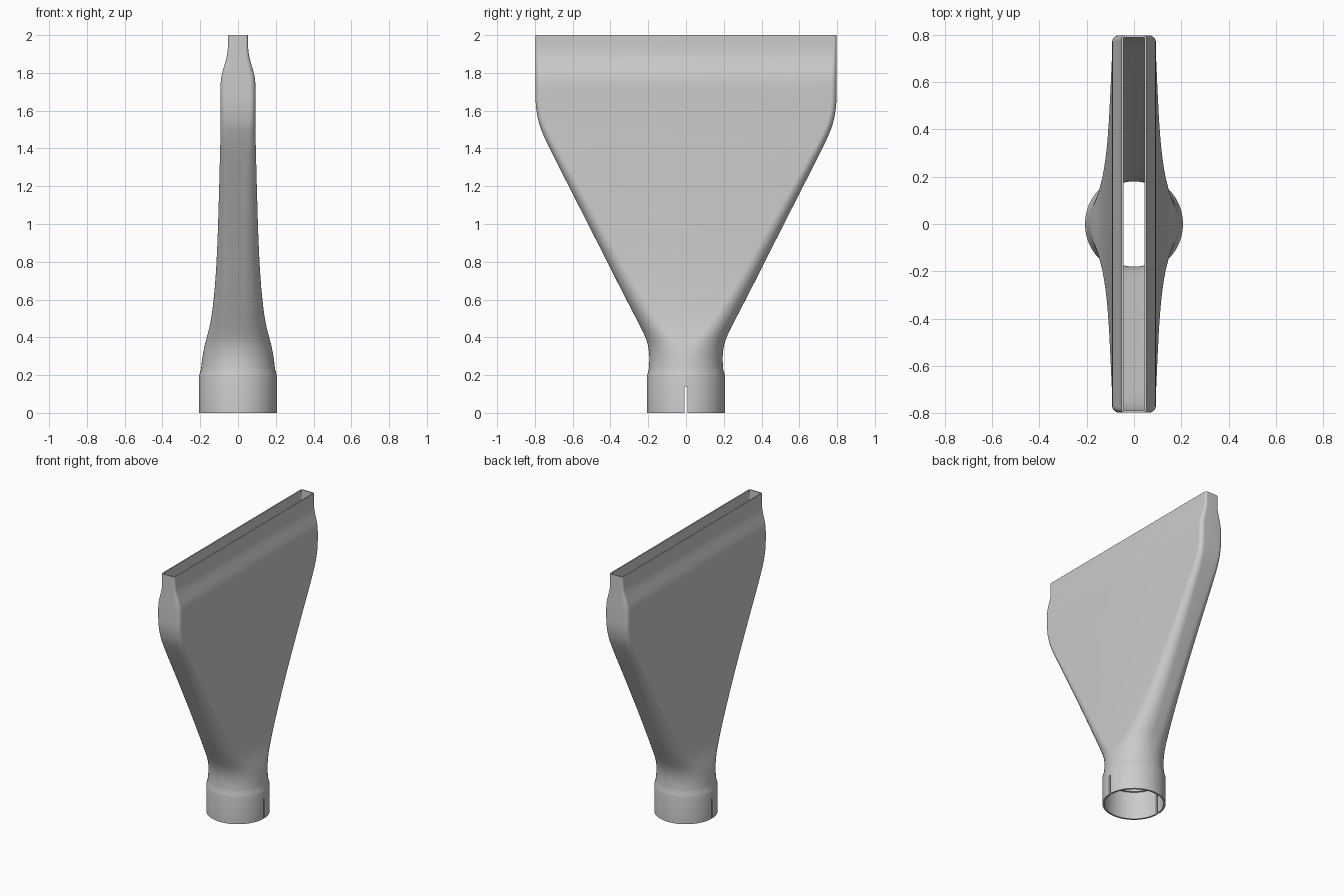
import bpy, bmesh
from math import sin, cos, pi

if "Cube" in bpy.data.objects:
    bpy.data.objects.remove(bpy.data.objects["Cube"])

CORNER_STEPS = 14

# Body stations: height, half depth x, half width y, corner radius
BODY = [
    (.23, .196, .197, .194), (.29, .189, .194, .185), (.35, .178, .2, .168),
    (.4, .165, .215, .148), (.46, .15, .243, .127), (.55, .135, .29, .11),
    (.7, .12, .367, .092), (.9, .109, .468, .077), (1.15, .101, .595, .062),
    (1.38, .095, .712, .046), (1.46, .093, .75, .04), (1.53, .092, .777, .035),
    (1.62, .092, .794, .03), (1.74, .092, .797, .03), (1.79, .086, .797, .028),
    (1.88, .061, .797, .02), (1.93, .054, .797, .016), (2, .053, .797, .015),
]


def spline(keys, steps=4):
    """Smooth stations by Hermite interpolation over height."""
    def slope(i):
        a, b = keys[max(i - 1, 0)], keys[min(i + 1, len(keys) - 1)]
        return [(q - p) / (b[0] - a[0]) for p, q in zip(a, b)]
    out = []
    for i in range(len(keys) - 1):
        a, b, ma, mb = keys[i], keys[i + 1], slope(i), slope(i + 1)
        h = b[0] - a[0]
        for k in range(steps):
            t = k / steps
            s = t * t * (3 - 2 * t)
            u, v = t * (1 - t) ** 2 * h, t * t * (t - 1) * h
            out.append(tuple(p + (q - p) * s + m * u + n * v
                             for p, q, m, n in zip(a, b, ma, mb)))
    return out + [keys[-1]]


def round_station(z, radius):
    return (z, radius, radius, radius - .001)


def inset(station):
    """Inner wall section, thinner towards the mouth."""
    z, hx, hy, r = station
    w = .015 - .006 * min(1, (z - .2) / .8)
    return (z, hx - w, hy - w, max(r - w, .006))


def ring(bm, station):
    """Rounded rectangle section at one height."""
    z, hx, hy, r = station
    verts = []
    for quarter, (sx, sy) in enumerate([(1, 1), (-1, 1), (-1, -1), (1, -1)]):
        for k in range(CORNER_STEPS + 1):
            a = (quarter + k / CORNER_STEPS) * pi / 2
            verts.append(bm.verts.new((sx * (hx - r) + r * cos(a),
                                       sy * (hy - r) + r * sin(a), z)))
    return verts


# Nozzle shell: collar and body outside, then back down the inside
body = spline(BODY)
outer = [round_station(0, .207), round_station(.19, .207),
         round_station(.205, .204)] + body
inner = [inset(s) for s in reversed(body)]
inner += [round_station(.2, .181), round_station(.2, .194), round_station(0, .194)]

bm = bmesh.new()
rings = [ring(bm, s) for s in outer + inner]
for low, high in zip(rings, rings[1:] + rings[:1]):
    for i in range(len(low)):
        j = (i + 1) % len(low)
        bm.faces.new((low[i], low[j], high[j], high[i]))
bmesh.ops.recalc_face_normals(bm, faces=bm.faces)
mesh = bpy.data.meshes.new("nozzle")
bm.to_mesh(mesh)
bm.free()
nozzle = bpy.data.objects.new("nozzle", mesh)
bpy.context.collection.objects.link(nozzle)

# Plain grey material
grey = bpy.data.materials.new("light grey")
grey.use_nodes = True
colour = (.6, .6, .6, 1)
grey.diffuse_color = colour
grey.node_tree.nodes["Principled BSDF"].inputs["Base Color"].default_value = colour
mesh.materials.append(grey)

# Clamp slots through both sides of the collar
bpy.ops.mesh.primitive_cube_add(size=1, location=(0, 0, .04))
cutter = bpy.context.object
cutter.name = "slot_cutter"
cutter.scale = (.6, .014, .2)
cutter.hide_render = True
bpy.context.view_layer.update()

bpy.ops.object.select_all(action='DESELECT')
nozzle.select_set(True)
bpy.context.view_layer.objects.active = nozzle
cut = nozzle.modifiers.new("slots", 'BOOLEAN')
cut.operation = 'DIFFERENCE'
cut.solver = 'EXACT'
cut.object = cutter
bpy.ops.object.modifier_apply(modifier=cut.name)
bpy.data.objects.remove(cutter)
bpy.ops.object.shade_smooth_by_angle(angle=pi / 6)
